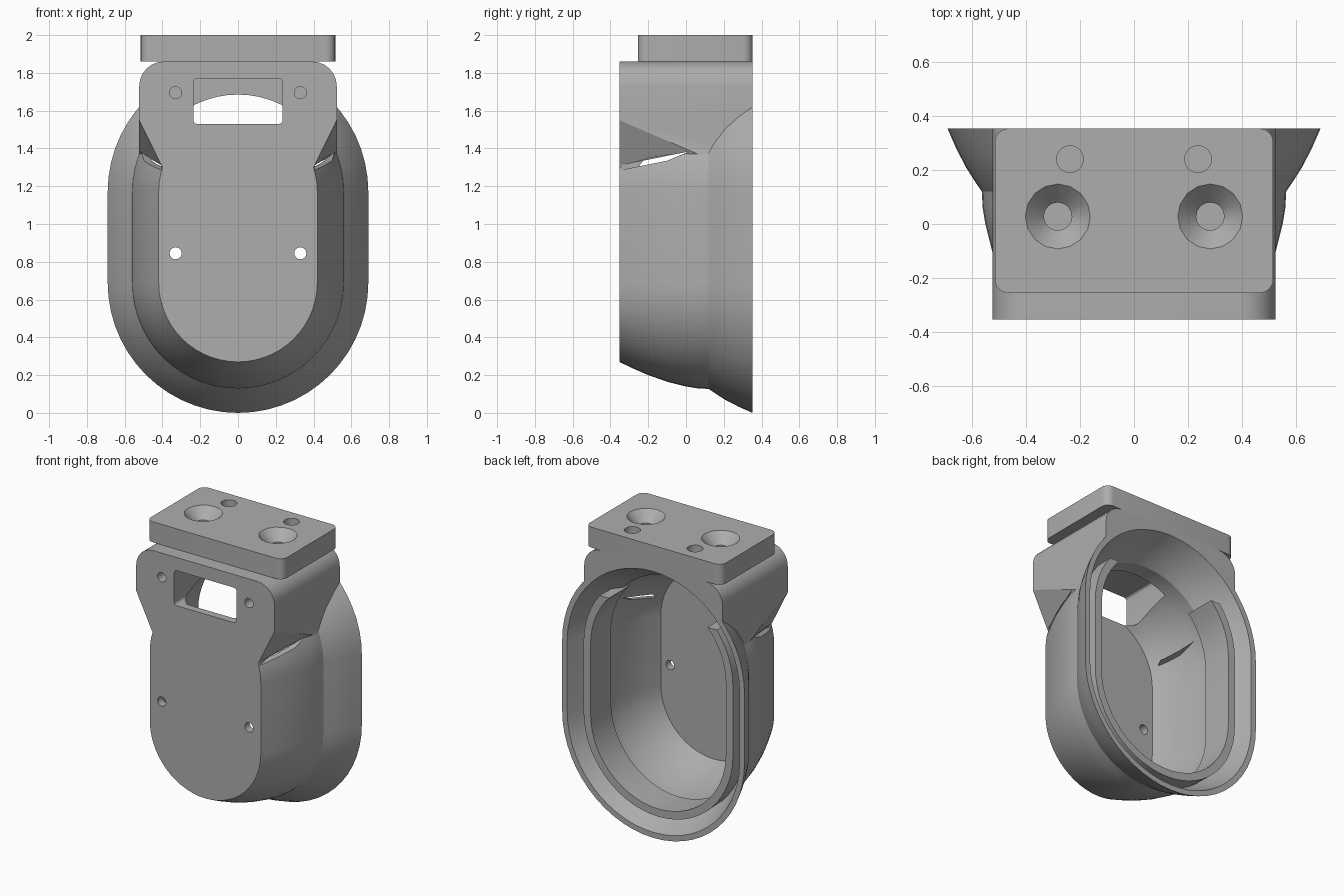
import bpy, bmesh, math
from mathutils import Vector

default = bpy.data.objects.get("Cube")
if default:
    bpy.data.objects.remove(default, do_unlink=True)

GREY = (0.42, 0.42, 0.42, 1.0)
mat = bpy.data.materials.new("plain grey")
mat.use_nodes = True
mat.diffuse_color = GREY
mat.node_tree.nodes["Principled BSDF"].inputs["Base Color"].default_value = GREY

BACK = 0.353            # half depth of the whole part
LOW, HIGH = 0.69, 1.17  # centres of the two stadium arcs


def finish(name, bm):
    bmesh.ops.recalc_face_normals(bm, faces=bm.faces)
    mesh = bpy.data.meshes.new(name)
    bm.to_mesh(mesh)
    bm.free()
    obj = bpy.data.objects.new(name, mesh)
    bpy.context.collection.objects.link(obj)
    mesh.materials.append(mat)
    return obj


def bridge(bm, rings):
    """Skin a list of equal-length point rings and cap both ends."""
    loops = [[bm.verts.new(p) for p in ring] for ring in rings]
    n = len(loops[0])
    for a, b in zip(loops, loops[1:]):
        for i in range(n):
            j = (i + 1) % n
            bm.faces.new((a[i], a[j], b[j], b[i]))
    bm.faces.new(loops[0])
    bm.faces.new(loops[-1])


def stadium(r, y, n=28):
    arc = [math.pi * i / n for i in range(n + 1)]
    top = [(r * math.cos(a), y, HIGH + r * math.sin(a)) for a in arc]
    return top + [(-r * math.cos(a), y, LOW - r * math.sin(a)) for a in arc]


def loft(name, profile):
    bm = bmesh.new()
    bridge(bm, [stadium(r, y) for y, r in profile])
    return finish(name, bm)


def prism(name, points, axis, lo, hi):
    """Extrude a 2D outline along an axis from lo to hi."""
    def place(p, d):
        c = list(p)
        c.insert(axis, d)
        return c
    bm = bmesh.new()
    bridge(bm, [[place(p, d) for p in points] for d in (lo, hi)])
    return finish(name, bm)


def circle(x, y, r, n=16):
    return [(x + r * math.cos(math.tau * i / n), y + r * math.sin(math.tau * i / n))
            for i in range(n)]


def rounded(x0, x1, y0, y1, r, n=6):
    pts = []
    corners = ((x1 - r, y1 - r), (x0 + r, y1 - r), (x0 + r, y0 + r), (x1 - r, y0 + r))
    for k, (cx, cy) in enumerate(corners):
        for i in range(n + 1):
            a = math.pi / 2 * (k + i / n)
            pts.append((cx + r * math.cos(a), cy + r * math.sin(a)))
    return pts


def combine(obj, other, op):
    mod = obj.modifiers.new(op, 'BOOLEAN')
    mod.operation, mod.object, mod.solver = op, other, 'EXACT'
    bpy.context.view_layer.objects.active = obj
    bpy.ops.object.modifier_apply(modifier=mod.name)
    bpy.data.objects.remove(other, do_unlink=True)


def slice_off(bm, point, normal):
    """Remove everything on the normal side of a plane and close the cut."""
    geom = bm.verts[:] + bm.edges[:] + bm.faces[:]
    cut = bmesh.ops.bisect_plane(bm, geom=geom, plane_co=point, plane_no=normal,
                                 clear_outer=True)
    edges = [e for e in cut['geom_cut'] if isinstance(e, bmesh.types.BMEdge)]
    bmesh.ops.edgeloop_fill(bm, edges=edges)


def edit(obj, cuts):
    bm = bmesh.new()
    bm.from_mesh(obj.data)
    for point, normal in cuts:
        slice_off(bm, point, normal)
    bmesh.ops.recalc_face_normals(bm, faces=bm.faces)
    bm.to_mesh(obj.data)
    bm.free()


# Outer shell: bulged cup with a flared rear rim
shell = [(-BACK, .42), (-.28, .455), (-.2, .49), (-.1, .525), (0, .55), (.06, .56), (.12, .563)]
flare = [(.16, .59), (.21, .622), (.28, .658), (BACK, .69)]
housing = loft("housing", shell + flare)

# Upper block with rounded shoulders and slanted lower corners
W = .523
shoulders = [p for p in rounded(-W, W, 1.2, 1.86, .13) if p[1] > 1.5]
block = prism("upper_block", shoulders + [(-W, 1.3), (W, 1.3)], 1, -BACK, BACK)
cuts = []
for s in (1, -1):
    a, b, c = (Vector(p) for p in ((s * W, -BACK, 1.55), (s * .40, -BACK, 1.30), (s * W, .04, 1.38)))
    n = (b - a).cross(c - a)
    cuts.append((a, n if n.x * s > 0 else -n))
edit(block, cuts)
combine(housing, block, 'UNION')

# Hollow interior, following the shell
inside = [(-.30, .40)] + [(y, r - .038) for y, r in shell[2:] + flare]
combine(housing, loft("cavity", inside + [(.40, .67)]), 'DIFFERENCE')

# Inner sealing lip, open at the top
lip = loft("sealing_lip", [(.08, .56), (.30, .565)])
combine(lip, loft("lip_bore", [(0, .512), (.40, .512)]), 'DIFFERENCE')
upper = prism("lip_trim", [(-1, -1), (1, -1), (1, 1), (-1, 1)], 2, 1.52, 2.5)
combine(lip, upper, 'DIFFERENCE')
combine(housing, lip, 'UNION')

# Front window
combine(housing, prism("window", rounded(-.236, .236, 1.53, 1.77, .02, 3), 1, -.5, .02), 'DIFFERENCE')

for s in (1, -1):
    # Screw holes: lower pair goes through, upper pair is blind
    combine(housing, prism("low_hole", circle(s * .33, .845, .032), 1, -.5, -.2), 'DIFFERENCE')
    combine(housing, prism("high_hole", circle(s * .33, 1.695, .032), 1, -.5, -.2), 'DIFFERENCE')
    # Narrow slot under each slanted corner
    wedge = [(-.40, 1.275), (-.40, 1.30), (.02, 1.385), (-.1, 1.335)]
    x = sorted((s * .405, s * .7))
    combine(housing, prism("slot", wedge, 0, *x), 'DIFFERENCE')

# Mounting plate with countersunk and plain holes
plate = prism("mounting_plate", rounded(-.515, .515, -.255, BACK, .05), 2, 1.86, 2.0)
for s in (1, -1):
    bm = bmesh.new()
    bridge(bm, [[(x, y, z) for x, y in circle(s * .282, .028, r)]
                for z, r in ((1.88, .052), (1.93, .052), (2.0, .12), (2.02, .14))])
    combine(plate, finish("countersink", bm), 'DIFFERENCE')
    combine(plate, prism("pin_hole", circle(s * .237, .24, .05), 2, 1.88, 2.1), 'DIFFERENCE')

for obj in (housing, plate):
    bpy.ops.object.select_all(action='DESELECT')
    obj.select_set(True)
    bpy.context.view_layer.objects.active = obj
    bpy.ops.object.shade_smooth_by_angle(angle=math.radians(25))
